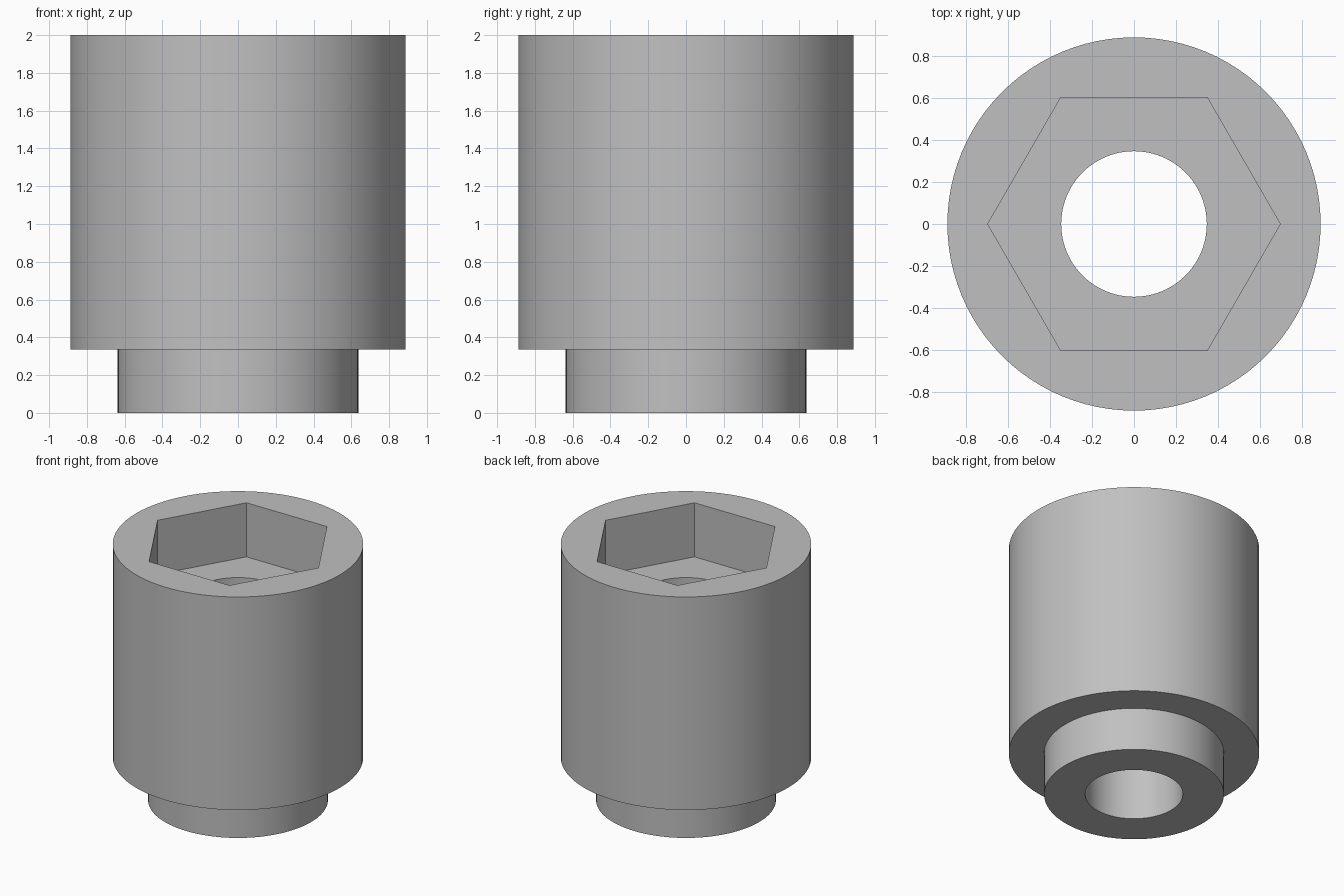
import bpy, bmesh, math

cube = bpy.data.objects.get("Cube")
if cube:
    bpy.data.objects.remove(cube, do_unlink=True)

SEGMENTS = 96
BODY_R, NECK_R, BORE_R = 0.887, 0.637, 0.346
HEX_FLAT = 0.602                      # centre to flat side of the pocket
TOP, SHOULDER, POCKET_FLOOR = 2.0, 0.335, 1.577

steel = bpy.data.materials.new("grey_steel")
steel.use_nodes = True
colour = (0.53, 0.53, 0.53, 1)
steel.diffuse_color = colour
steel.node_tree.nodes["Principled BSDF"].inputs["Base Color"].default_value = colour


def round_radius(r):
    return lambda a: r


def hex_radius(a):
    # Six flats, with corners pointing along +x and -x
    return HEX_FLAT / math.cos(a % (math.pi / 3) - math.pi / 6)


def loft_closed(name, rings, material):
    """Bridge a loop of (radius function, height) rings into a hollow solid."""
    bm = bmesh.new()
    loops = []
    for radius, z in rings:
        loop = []
        for i in range(SEGMENTS):
            a = math.tau * (i + 1e-6) / SEGMENTS
            loop.append(bm.verts.new((radius(a) * math.cos(a), radius(a) * math.sin(a), z)))
        loops.append(loop)
    for k, low in enumerate(loops):
        high = loops[(k + 1) % len(loops)]
        for i in range(SEGMENTS):
            j = (i + 1) % SEGMENTS
            bm.faces.new((low[i], low[j], high[j], high[i]))
    bmesh.ops.recalc_face_normals(bm, faces=bm.faces)
    mesh = bpy.data.meshes.new(name)
    bm.to_mesh(mesh)
    bm.free()
    mesh.materials.append(material)
    obj = bpy.data.objects.new(name, mesh)
    bpy.context.collection.objects.link(obj)
    return obj


# Stepped sleeve: neck, shoulder, body, hexagonal pocket, then the through bore
body, neck, bore = map(round_radius, (BODY_R, NECK_R, BORE_R))
sleeve = loft_closed("hex_socket_sleeve", [
    (neck, 0), (neck, SHOULDER),
    (body, SHOULDER), (body, TOP),
    (hex_radius, TOP), (hex_radius, POCKET_FLOOR),
    (bore, POCKET_FLOOR), (bore, 0),
], steel)

bpy.ops.object.select_all(action='DESELECT')
sleeve.select_set(True)
bpy.context.view_layer.objects.active = sleeve
bpy.ops.object.shade_smooth_by_angle(angle=math.radians(30))
